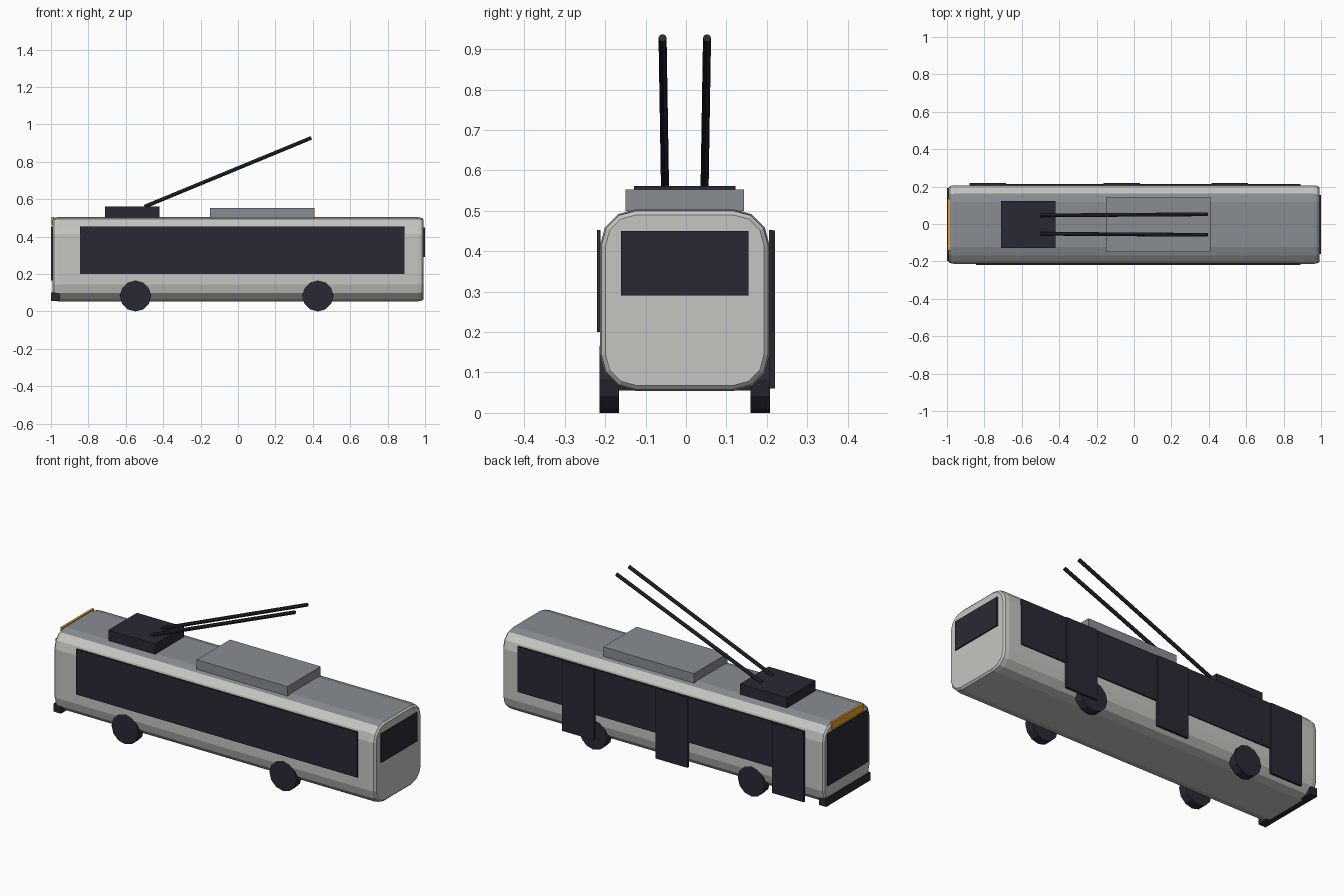
import bpy, bmesh, math
from mathutils import Vector

if "Cube" in bpy.data.objects:
    bpy.data.objects.remove(bpy.data.objects["Cube"])

CY = -0.003  # slight sideways offset, since the doors stand proud on one side


def material(name, rgb):
    m = bpy.data.materials.new(name)
    m.diffuse_color = (*rgb, 1)
    m.use_nodes = True
    m.node_tree.nodes["Principled BSDF"].inputs["Base Color"].default_value = m.diffuse_color
    return m


SHELL = material("pale_grey_paint", (0.56, 0.565, 0.535))
ROOF = material("roof_grey", (0.25, 0.27, 0.29))
DARK = material("dark_glass_rubber", (0.022, 0.022, 0.035))
AMBER = material("amber_sign", (0.8, 0.35, 0.02))


def finish(name, bm, *mats):
    bmesh.ops.recalc_face_normals(bm, faces=bm.faces)
    me = bpy.data.meshes.new(name)
    bm.to_mesh(me)
    bm.free()
    for m in mats:
        me.materials.append(m)
    ob = bpy.data.objects.new(name, me)
    bpy.context.collection.objects.link(ob)
    return ob


def box(name, x, y, z, mat):
    bm = bmesh.new()
    bmesh.ops.create_cube(bm, size=1)
    for v in bm.verts:
        v.co = [a + (c + 0.5) * (b - a) for c, (a, b) in zip(v.co, (x, y, z))]
    return finish(name, bm, mat)


def cylinder(name, start, end, radius, sides, mat, roll=0.0):
    start, end = Vector(start), Vector(end)
    axis = end - start
    bm = bmesh.new()
    bmesh.ops.create_cone(bm, cap_ends=True, segments=sides, radius1=radius,
                          radius2=radius, depth=axis.length)
    rot = axis.to_track_quat('Z', 'Y').to_matrix()
    for v in bm.verts:
        v.co = rot @ v.co + (start + end) / 2
    return finish(name, bm, mat)


# Body shell: rounded cross-section lofted along x with softened ends
def section(bm, x, inset):
    hw, hz, zc, r = 0.21 - inset, 0.225 - inset, 0.279, 0.09 - inset
    ring = []
    for k, (sy, sz) in enumerate(((1, 1), (-1, 1), (-1, -1), (1, -1))):
        for i in range(4):
            a = math.radians(90 * k + 30 * i)
            ring.append(bm.verts.new((x, CY + sy * (hw - r) + r * math.cos(a),
                                      zc + sz * (hz - r) + r * math.sin(a))))
    return ring


bm = bmesh.new()
ends = ((0.993, 0.014), (0.984, 0.004), (0.962, 0.0))
rings = [section(bm, -x, i) for x, i in ends] + [section(bm, x, i) for x, i in reversed(ends)]
for a, b in zip(rings, rings[1:]):
    for j in range(len(a)):
        k = (j + 1) % len(a)
        bm.faces.new((a[j], a[k], b[k], b[j]))
bm.faces.new(rings[0])
bm.faces.new(rings[-1])
bmesh.ops.recalc_face_normals(bm, faces=bm.faces)
for f in bm.faces:
    f.material_index = 1 if f.normal.z > 0.8 else 0  # roof panels
finish("body_shell", bm, SHELL, ROOF)

# Side windows and doors
box("side_window_near", (-0.845, 0.89), (-0.22, -0.211), (0.2, 0.453), DARK)
box("side_window_far", (-0.845, 0.89), (0.205, 0.214), (0.2, 0.453), DARK)
for i, x in enumerate((-0.88, -0.162, 0.415)):
    box(f"door_{i + 1}", (x, x + 0.195), (0.2055, 0.22), (0.06, 0.452), DARK)

# End windows, sign and bumper
box("windscreen", (-1.0, -0.9915), (CY - 0.18, CY + 0.18), (0.165, 0.455), DARK)
box("rear_window", (0.9915, 1.0), (CY - 0.158, CY + 0.158), (0.29, 0.45), DARK)
box("destination_sign", (-0.997, -0.985), (CY - 0.14, CY + 0.14), (0.462, 0.505), AMBER)
box("bumper", (-1.0, -0.955), (CY - 0.195, CY + 0.195), (0.055, 0.1), DARK)

# Roof equipment
box("roof_unit", (-0.15, 0.41), (CY - 0.147, CY + 0.147), (0.5, 0.553), ROOF)
box("pole_base", (-0.71, -0.42), (CY - 0.126, CY + 0.126), (0.5, 0.561), DARK)

# Wheels and current poles, mirrored across the centre line
for side, s in (("near", -1), ("far", 1)):
    for end, x in (("front", -0.548), ("rear", 0.427)):
        cylinder(f"{end}_wheel_{side}", (x, CY + s * 0.163, 0.083),
                 (x, CY + s * 0.211, 0.083), 0.083, 12, DARK)
    cylinder(f"current_pole_{side}", (-0.5, CY + s * 0.049, 0.56),
             (0.392, CY + s * 0.055, 0.928), 0.01, 8, DARK)
